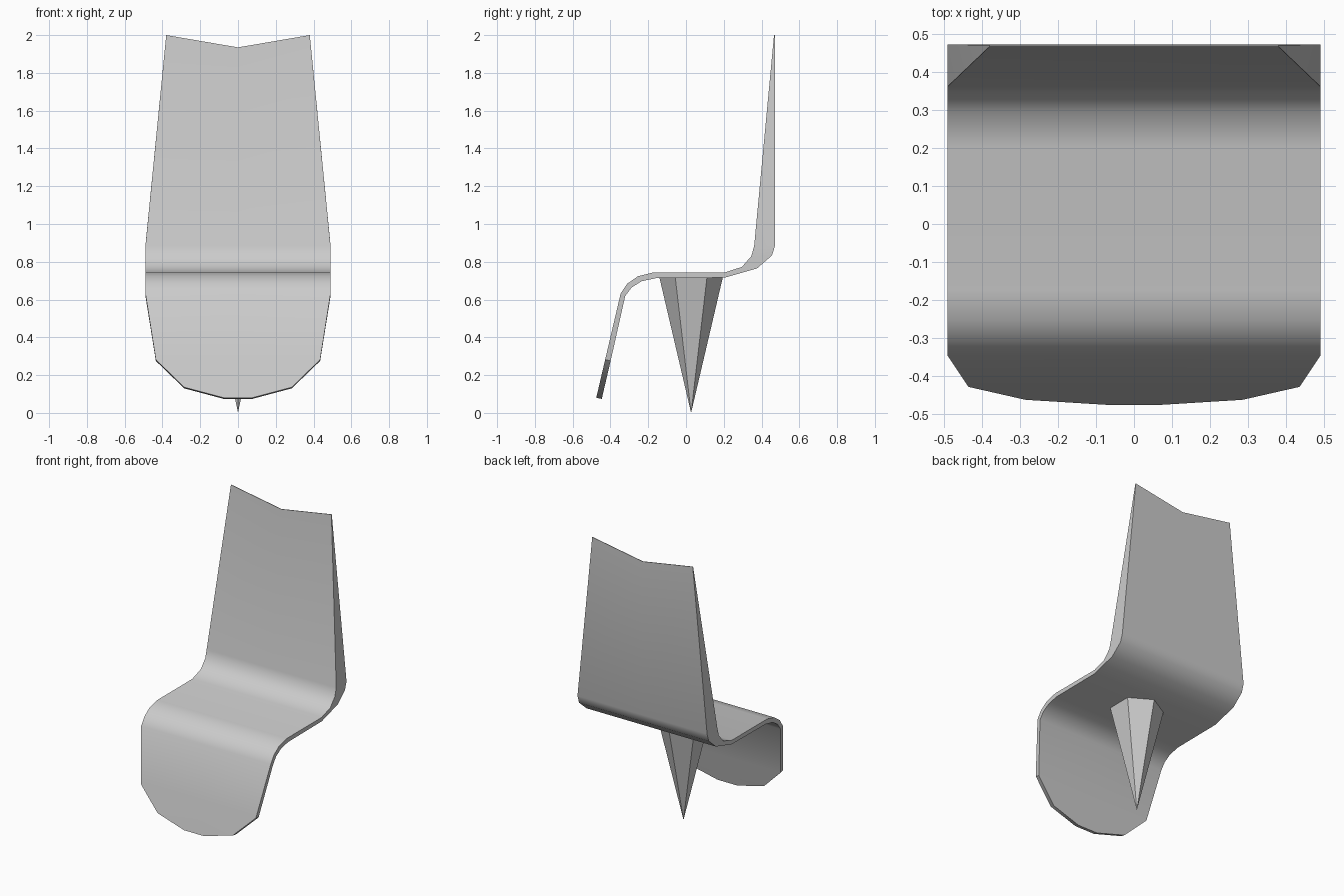
import bpy, bmesh, math

if "Cube" in bpy.data.objects:
    bpy.data.objects.remove(bpy.data.objects["Cube"])

# Seat shell rows from the lip to the top of the backrest:
# (half width, front y, front z, back y, back z)
ROWS = [
    (0.075, -0.475, 0.080, -0.446, 0.074),
    (0.285, -0.462, 0.136, -0.433, 0.130),
    (0.435, -0.428, 0.282, -0.399, 0.275),
    (0.490, -0.346, 0.632, -0.322, 0.618),
    (0.490, -0.312, 0.683, -0.288, 0.664),
    (0.490, -0.255, 0.723, -0.235, 0.697),
    (0.490, -0.175, 0.743, -0.160, 0.713),
    (0.490, 0.205, 0.743, 0.205, 0.716),
    (0.490, 0.296, 0.773, 0.376, 0.765),
    (0.490, 0.346, 0.830, 0.455, 0.833),
    (0.490, 0.361, 0.885, 0.472, 0.887),
    (0.380, 0.466, 2.000, 0.470, 2.000),
]
NOTCH = 0.065


def make_object(name, bm):
    bmesh.ops.recalc_face_normals(bm, faces=bm.faces)
    mesh = bpy.data.meshes.new(name)
    bm.to_mesh(mesh)
    bm.free()
    ob = bpy.data.objects.new(name, mesh)
    bpy.context.collection.objects.link(ob)
    return ob


# Seat shell: each row is a closed six-point ring with a centre column
bm = bmesh.new()
rings = []
for i, (w, fy, fz, by, bz) in enumerate(ROWS):
    dip = NOTCH if i == len(ROWS) - 1 else 0
    pts = [(-w, fy, fz), (0, fy, fz - dip), (w, fy, fz),
           (w, by, bz), (0, by, bz - dip), (-w, by, bz)]
    rings.append([bm.verts.new(p) for p in pts])
for a, b in zip(rings, rings[1:]):
    for k in range(6):
        n = (k + 1) % 6
        bm.faces.new((a[k], a[n], b[n], b[k]))
for r in (rings[0], rings[-1]):
    bm.faces.new((r[0], r[1], r[4], r[5]))
    bm.faces.new((r[1], r[2], r[3], r[4]))
shell = make_object("seat_shell", bm)
bpy.context.view_layer.objects.active = shell
shell.select_set(True)
bpy.ops.object.shade_smooth_by_angle(angle=math.radians(35))

# Pedestal: six-sided spike under the seat, a corner facing the front
bm = bmesh.new()
tip = bm.verts.new((0, 0.027, 0))
top = [bm.verts.new((0.168 * math.sin(k * math.pi / 3),
                     0.027 + 0.168 * math.cos(k * math.pi / 3), 0.718))
       for k in range(6)]
bm.faces.new(top)
for k in range(6):
    bm.faces.new((tip, top[k], top[(k + 1) % 6]))
make_object("pedestal_spike", bm)
